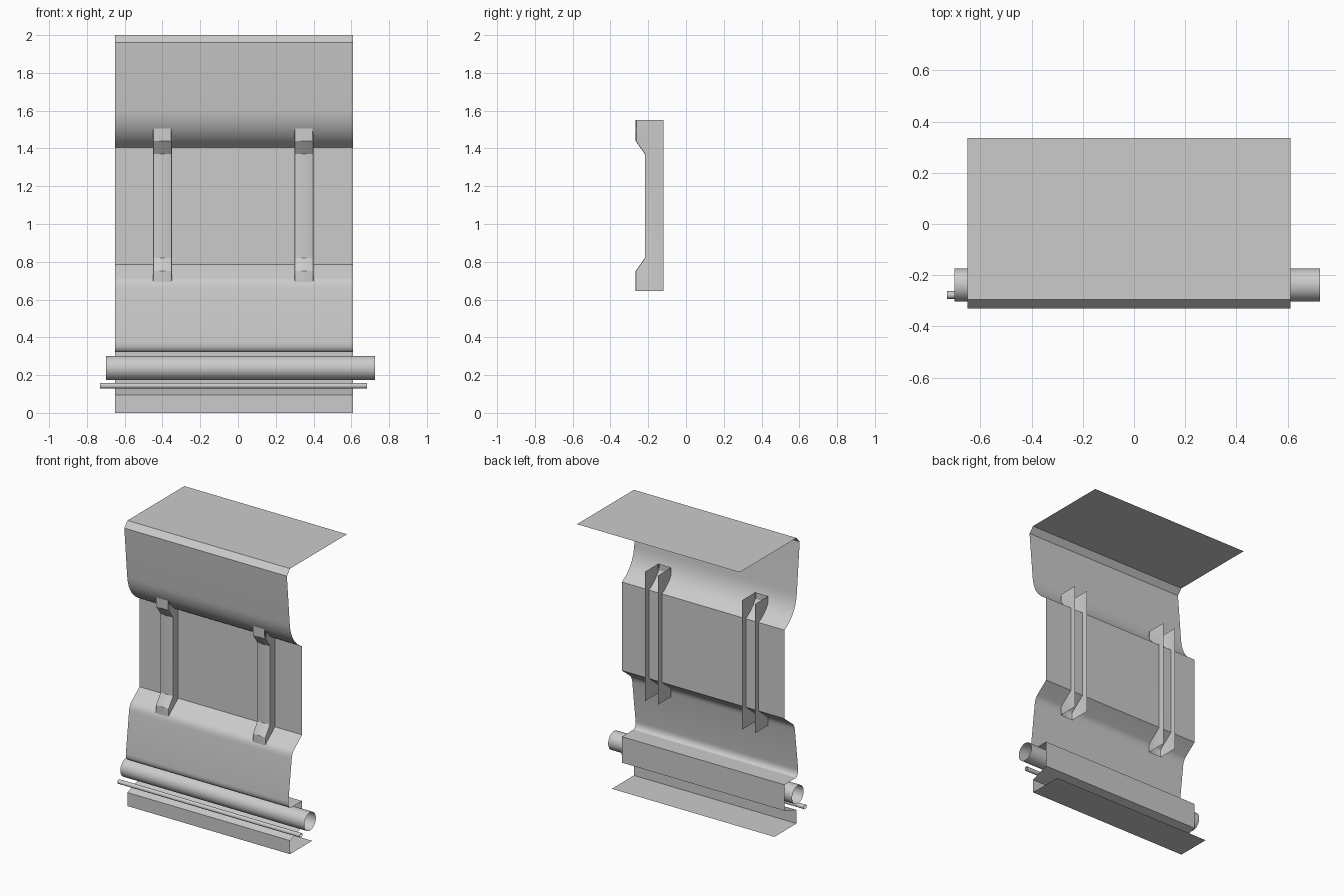
import bpy, bmesh, math

if "Cube" in bpy.data.objects:
    bpy.data.objects.remove(bpy.data.objects["Cube"])


def curve(a, c, b, n=8):
    """Points of a quadratic bend from a to b, pulled towards c."""
    return [tuple((1-t)**2*p + 2*t*(1-t)*q + t*t*r for p, q, r in zip(a, c, b))
            for t in (i/n for i in range(n+1))]


def finish(name, bm, angle=30):
    bmesh.ops.recalc_face_normals(bm, faces=bm.faces)
    me = bpy.data.meshes.new(name)
    bm.to_mesh(me)
    bm.free()
    ob = bpy.data.objects.new(name, me)
    bpy.context.collection.objects.link(ob)
    bpy.ops.object.select_all(action='DESELECT')
    ob.select_set(True)
    bpy.context.view_layer.objects.active = ob
    bpy.ops.object.shade_smooth_by_angle(angle=math.radians(angle))
    return ob


def strip(bm, pts, x0, x1):
    """Sweep an open (y, z) profile along x; returns both vertex rows."""
    rows = [[bm.verts.new((x, y, z)) for y, z in pts] for x in (x0, x1)]
    l, r = rows
    for i in range(len(pts) - 1):
        bm.faces.new((l[i], r[i], r[i+1], l[i+1]))
    return rows


# Folded sheet panel: top shelf, recessed middle, rear channel, bottom lip
profile = [(.335, 2), (-.295, 2), (-.33, 1.96)]
profile += curve((-.298, 1.61), (-.285, 1.47), (-.162, 1.405), 10)
profile += [(-.162, .785)]
profile += curve((-.25, .715), (-.272, .697), (-.277, .66), 6)
profile += curve((-.313, .375), (-.317, .335), (-.29, .322), 6)
profile += [(-.162, .322), (-.162, .14), (-.295, .095), (-.295, 0), (-.05, 0)]
bm = bmesh.new()
strip(bm, profile, -.65, .61)
finish("folded_panel", bm)

# Vertical brackets: open-backed channels with stepped fronts
front = [(-.267, 1.55), (-.267, 1.44), (-.218, 1.37),
         (-.218, .82), (-.267, .75), (-.267, .645)]
for name, x in (("left_bracket", -.45), ("right_bracket", .30)):
    bm = bmesh.new()
    rows = strip(bm, front, x, x + .1)
    for row in rows:
        back = [bm.verts.new((row[0].co.x, -.12, v.co.z)) for v in row]
        for i in range(len(row) - 1):
            bm.faces.new((row[i], row[i+1], back[i+1], back[i]))
    long_edges = [bm.edges.get((r[i], r[i+1])) for r in rows for i in range(len(r)-1)]
    bmesh.ops.bevel(bm, geom=long_edges, offset=.006, segments=2,
                    profile=.5, affect='EDGES')
    finish(name, bm)


# Open-ended round tubes running across the lower channel
def tube(name, x0, x1, y, z, r, n):
    ring = [(y + r*math.cos(2*math.pi*i/n), z + r*math.sin(2*math.pi*i/n))
            for i in range(n + 1)]
    bm = bmesh.new()
    strip(bm, ring, x0, x1)
    bmesh.ops.remove_doubles(bm, verts=bm.verts, dist=1e-5)
    finish(name, bm, 40)


tube("large_tube", -.70, .725, -.238, .238, .064, 32)
tube("small_tube", -.73, .683, -.277, .144, .015, 16)
